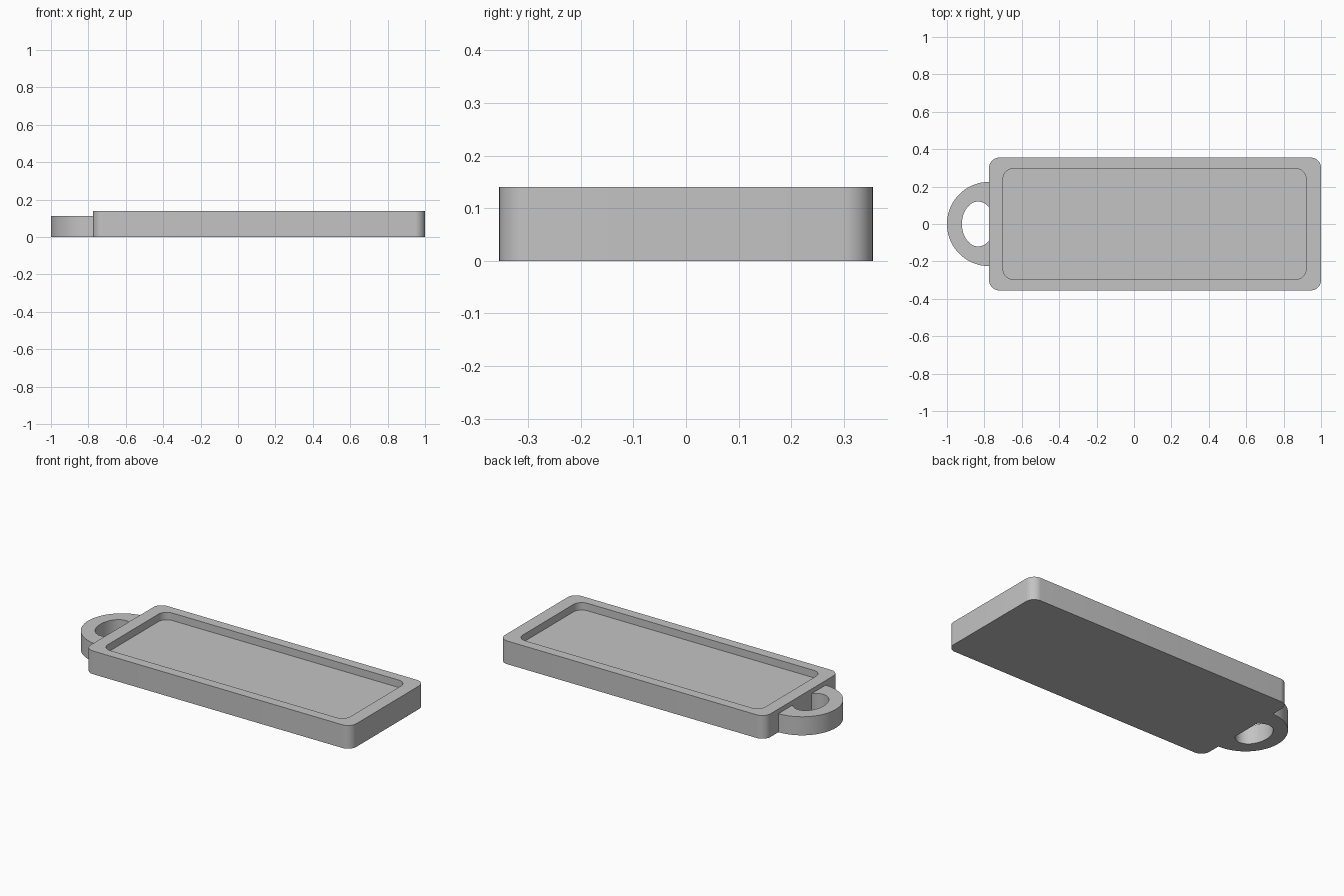
import bpy
import bmesh
from math import cos, sin, pi, radians

cube = bpy.data.objects.get("Cube")
if cube:
    bpy.data.objects.remove(cube, do_unlink=True)

grey = bpy.data.materials.new("light grey")
grey.use_nodes = True
colour = (0.55, 0.55, 0.55, 1)
grey.diffuse_color = colour
grey.node_tree.nodes["Principled BSDF"].inputs["Base Color"].default_value = colour


def rounded_rect(x0, x1, half_y, r, steps=10):
    """Counter-clockwise outline with rounded corners."""
    corners = [(x1 - r, half_y - r), (x0 + r, half_y - r),
               (x0 + r, r - half_y), (x1 - r, r - half_y)]
    pts = []
    for q, (cx, cy) in enumerate(corners):
        for i in range(steps + 1):
            a = (q + i / steps) * pi / 2
            pts.append((cx + r * cos(a), cy + r * sin(a)))
    return pts


def arc(cx, rx, ry, start, end, steps=48):
    angles = [start + (end - start) * i / steps for i in range(steps + 1)]
    return [(cx + rx * cos(a), ry * sin(a)) for a in angles]


def add_loop(bm, pts, z):
    return [bm.verts.new((x, y, z)) for x, y in pts]


def strip(bm, a, b, closed):
    n = len(a)
    for i in range(n if closed else n - 1):
        j = (i + 1) % n
        bm.faces.new((a[i], a[j], b[j], b[i]))


def finish(bm, name):
    bmesh.ops.recalc_face_normals(bm, faces=bm.faces)
    mesh = bpy.data.meshes.new(name)
    bm.to_mesh(mesh)
    bm.free()
    mesh.materials.append(grey)
    obj = bpy.data.objects.new(name, mesh)
    bpy.context.collection.objects.link(obj)
    bpy.ops.object.select_all(action='DESELECT')
    obj.select_set(True)
    bpy.context.view_layer.objects.active = obj
    bpy.ops.object.shade_smooth_by_angle(angle=radians(30))


PLATE_LEFT = -0.775

# Tag plate with a raised rim around a shallow recess
bm = bmesh.new()
outer = rounded_rect(PLATE_LEFT, 1, 0.355, 0.055)
inner = rounded_rect(-0.70, 0.92, 0.296, 0.055)
loops = [add_loop(bm, outer, 0), add_loop(bm, outer, 0.14),
         add_loop(bm, inner, 0.14), add_loop(bm, inner, 0.095)]
for lower, upper in zip(loops, loops[1:]):
    strip(bm, lower, upper, True)
bm.faces.new(loops[0])
bm.faces.new(loops[-1])
finish(bm, "tag_plate")

# Half-round hanging loop with an oval hole, meeting the plate's end
bm = bmesh.new()
outer = arc(PLATE_LEFT, 0.225, 0.225, pi / 2, 3 * pi / 2)
inner = arc(-0.833, 0.087, 0.12, radians(48.2), radians(311.8))
loops = [add_loop(bm, outer, 0), add_loop(bm, outer, 0.112),
         add_loop(bm, inner, 0.112), add_loop(bm, inner, 0)]
for i in range(4):
    strip(bm, loops[i], loops[(i + 1) % 4], False)
for end in (0, -1):
    bm.faces.new([loop[end] for loop in loops])
finish(bm, "hanging_loop")
